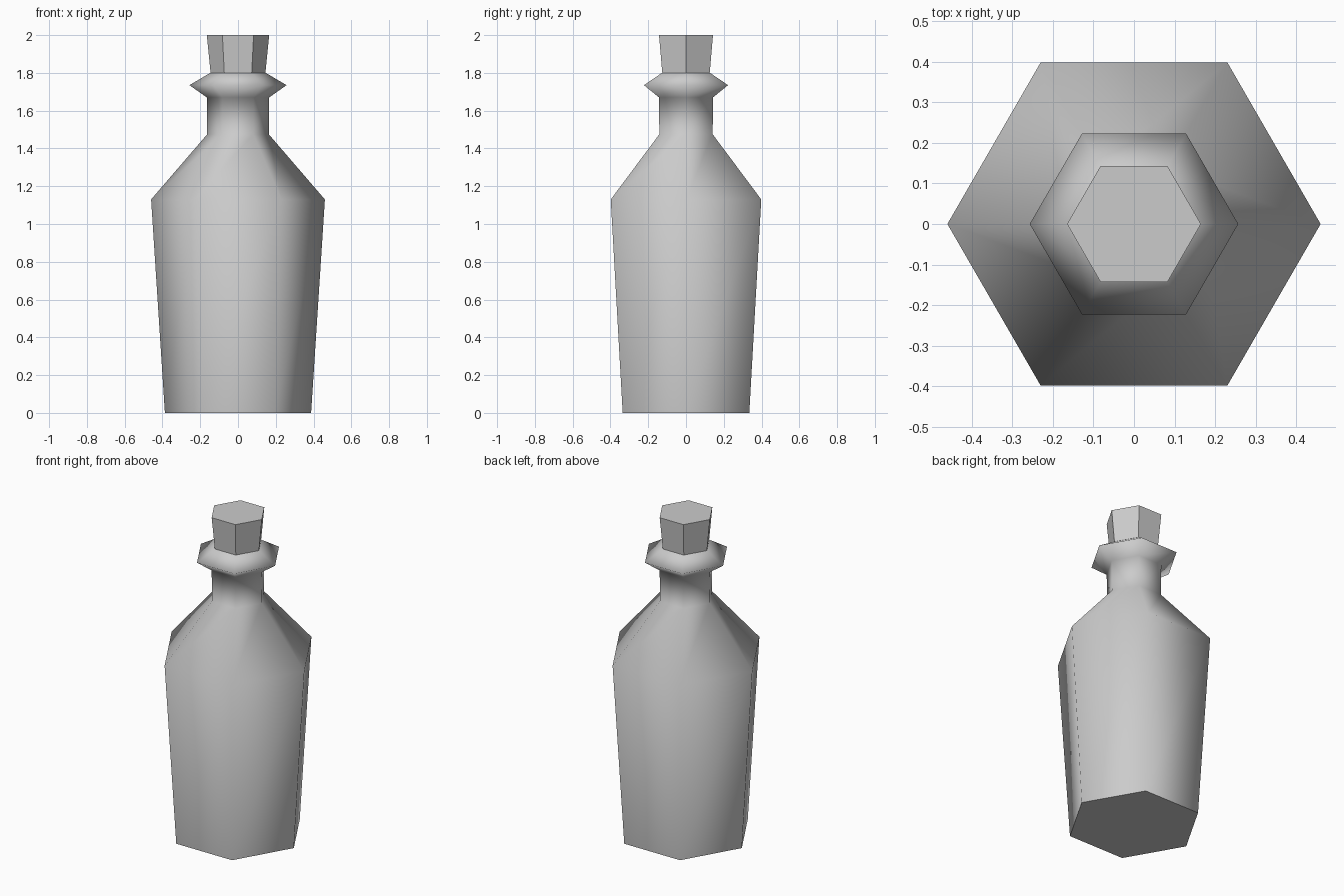
import bpy
import bmesh
from math import cos, sin, tau

cube = bpy.data.objects.get("Cube")
if cube:
    bpy.data.objects.remove(cube, do_unlink=True)

SIDES = 6

grey = bpy.data.materials.new("plain_grey")
grey.use_nodes = True
grey.diffuse_color = (0.6, 0.6, 0.6, 1)
shader = next(n for n in grey.node_tree.nodes if n.type == 'BSDF_PRINCIPLED')
shader.inputs["Base Color"].default_value = grey.diffuse_color


def turned(name, profile, smooth):
    """Six-sided solid from (radius, height) pairs, with flat caps."""
    bm = bmesh.new()
    rings = [[bm.verts.new((r * cos(tau * i / SIDES), r * sin(tau * i / SIDES), z))
              for i in range(SIDES)] for r, z in profile]
    for low, high in zip(rings, rings[1:]):
        for i in range(SIDES):
            j = (i + 1) % SIDES
            face = bm.faces.new((low[i], low[j], high[j], high[i]))
            face.smooth = smooth
    for cap in (bm.faces.new(rings[0][::-1]), bm.faces.new(rings[-1])):
        for edge in cap.edges:
            edge.smooth = False
    mesh = bpy.data.meshes.new(name)
    bm.to_mesh(mesh)
    bm.free()
    mesh.materials.append(grey)
    obj = bpy.data.objects.new(name, mesh)
    bpy.context.collection.objects.link(obj)
    return obj


# Bottle: tapered body, sloping shoulder, neck and flared lip
turned("bottle", [(0.387, 0), (0.46, 1.13), (0.163, 1.475), (0.165, 1.67),
                  (0.257, 1.735), (0.147, 1.80)], smooth=True)

# Stopper: widens toward its flat top
turned("stopper", [(0.139, 1.74), (0.145, 1.80), (0.165, 2.0)], smooth=False)
